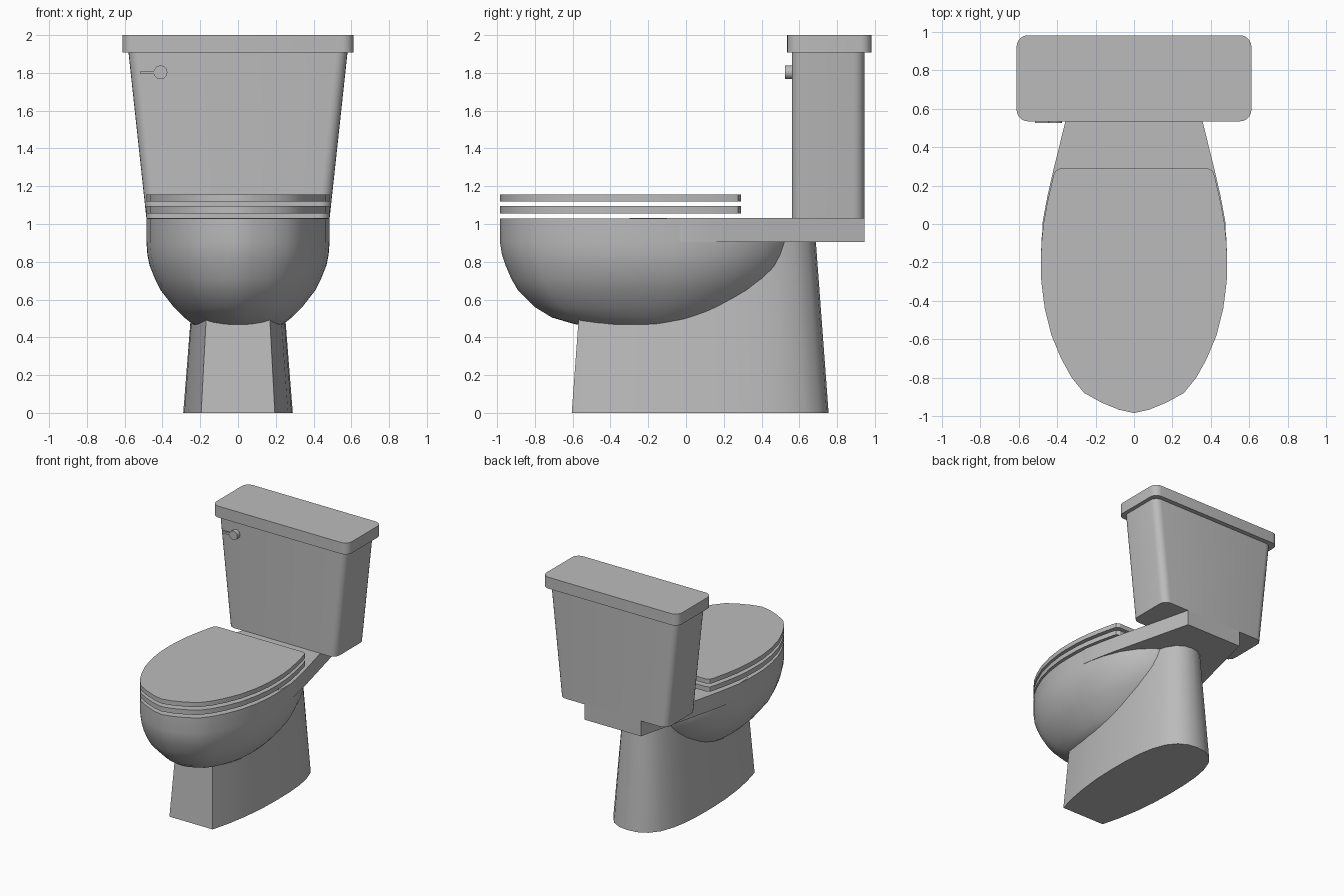
import bpy, bmesh, math

cube = bpy.data.objects.get("Cube")
if cube:
    bpy.data.objects.remove(cube)

ceramic = bpy.data.materials.new("grey ceramic")
ceramic.use_nodes = True
GREY = (0.5, 0.5, 0.5, 1)
ceramic.diffuse_color = GREY
ceramic.node_tree.nodes["Principled BSDF"].inputs["Base Color"].default_value = GREY


def loft(name, rings, angle=30):
    """Skin a stack of closed rings, cap both ends and shade."""
    bm = bmesh.new()
    loops = [[bm.verts.new(p) for p in ring] for ring in rings]
    for low, high in zip(loops, loops[1:]):
        for i in range(len(low)):
            j = (i + 1) % len(low)
            bm.faces.new((low[i], low[j], high[j], high[i]))
    bm.faces.new(loops[0][::-1])
    bm.faces.new(loops[-1])
    bmesh.ops.recalc_face_normals(bm, faces=bm.faces)
    mesh = bpy.data.meshes.new(name)
    bm.to_mesh(mesh)
    bm.free()
    mesh.materials.append(ceramic)
    obj = bpy.data.objects.new(name, mesh)
    bpy.context.collection.objects.link(obj)
    bpy.ops.object.select_all(action="DESELECT")
    obj.select_set(True)
    bpy.context.view_layer.objects.active = obj
    bpy.ops.object.shade_smooth_by_angle(angle=math.radians(angle))
    return obj


def mirrored(half):
    """Close a right-hand outline running front to back."""
    return half + [(-x, y) for x, y in reversed(half) if x > 0]


def at(outline, z):
    return [(x, y, z) for x, y in outline]


def rounded(hx, y0, y1, r, steps=5):
    """Rectangle outline with rounded corners."""
    pts = []
    corners = [(hx - r, y1 - r), (r - hx, y1 - r), (r - hx, y0 + r), (hx - r, y0 + r)]
    for k, (cx, cy) in enumerate(corners):
        for s in range(steps + 1):
            a = (k + s / steps) * math.pi / 2
            pts.append((cx + r * math.cos(a), cy + r * math.sin(a)))
    return pts


# Front half of the egg outline, shared by bowl, seat and cover
nose = [(0, -.985), (.08, -.967), (.17, -.93), (.26, -.88), (.325, -.80), (.38, -.70),
        (.43, -.58), (.465, -.44), (.483, -.30), (.485, -.20)]

# Bowl: each level gives height, front, back and half width
MID = -.2
bowl_plan = mirrored(nose + [(.482, -.08), (.47, .03), (.44, .16), (.385, .3),
                             (.31, .41), (.22, .5), (.12, .55), (0, .57)])
levels = [(.44, -.42, .06, .13), (.47, -.59, .13, .24), (.505, -.71, .21, .285),
          (.56, -.80, .30, .34), (.65, -.89, .42, .41), (.71, -.925, .48, .44),
          (.78, -.955, .53, .468), (.84, -.975, .555, .48), (.905, -.985, .57, .485),
          (1.03, -.985, .57, .485)]
rings = []
for z, front, back, half in levels:
    f, b = (front - MID) / (-.985 - MID), (back - MID) / (.57 - MID)
    rings.append([(x * half / .485, MID + (y - MID) * (f if y < MID else b), z)
                  for x, y in bowl_plan])
loft("bowl", rings, 40)

# Deck that carries the tank
deck = mirrored([(.4, -.3), (.475, -.1), (.478, 0), (.45, .15), (.418, .29), (.255, .945)])
loft("deck", [at(deck, .905), at(deck, 1.032)])

# Seat and cover, floating plates with softened back corners
plate = mirrored(nose + [(.482, -.1), (.472, 0), (.45, .12), (.42, .25), (.41, .275), (.385, .29)])
for name, z0, z1 in (("seat", 1.055, 1.094), ("cover", 1.119, 1.156)):
    loft(name, [at(plate, z0), at(plate, z1)])

# Pedestal: flat front, rounded back, drawn in towards the top
foot = mirrored([(.195, -.605), (.235, -.45), (.265, -.28), (.284, -.1), (.29, .08), (.288, .25),
                 (.277, .4), (.255, .52), (.215, .63), (.155, .705), (.08, .745), (0, .755)])
top = [(x * .75, .07 + (y - .07) * .9) for x, y in foot]
loft("pedestal", [at(foot, 0), at(top, .92)])

# Tank and its lid
loft("tank", [at(rounded(.485, .56, .945, .06), 1.03), at(rounded(.58, .56, .945, .06), 1.91)])
slab = rounded(.612, .535, .983, .06)
loft("tank_lid", [at(slab, 1.907), at(slab, 2)])

# Flush lever: round hub and thin handle
KX, KZ = -.41, 1.803
hub = [(KX + .036 * math.cos(i * math.tau / 24), KZ + .036 * math.sin(i * math.tau / 24))
       for i in range(24)]
loft("lever_hub", [[(x, y, z) for x, z in hub] for y in (.525, .57)])
arm = [(-.515, KZ - .008), (KX, KZ - .008), (KX, KZ + .008), (-.515, KZ + .008)]
loft("lever_handle", [[(x, y, z) for x, z in arm] for y in (.527, .543)])
